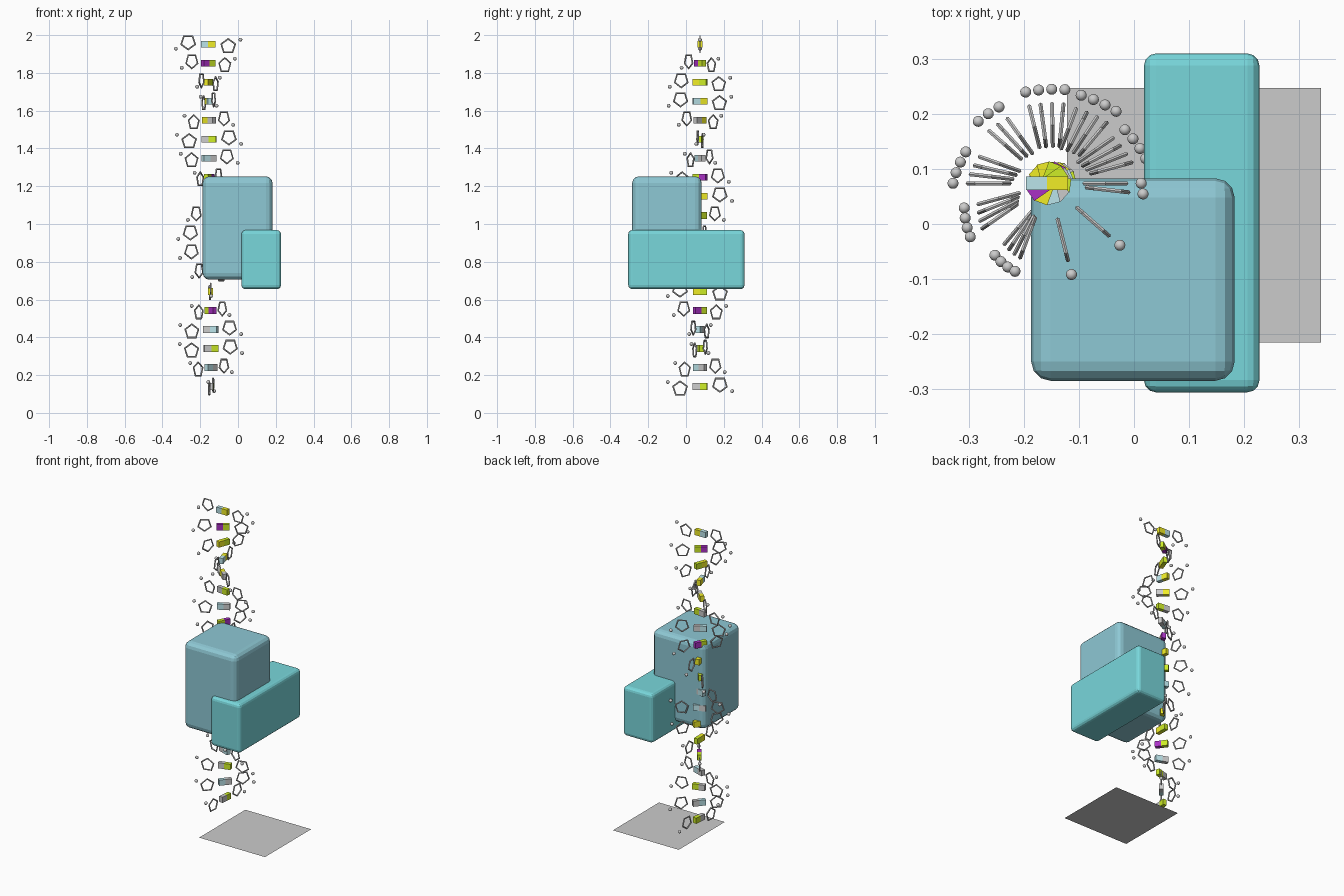
import bpy, bmesh
from math import radians, pi
from mathutils import Matrix, Vector

if "Cube" in bpy.data.objects:
    bpy.data.objects.remove(bpy.data.objects["Cube"])

T, R, S = Matrix.Translation, Matrix.Rotation, Matrix.Diagonal

COLOURS = {
    "B": ("pale_blue", (0.50, 0.78, 0.83, 1)),
    "Y": ("yellow", (0.88, 0.85, 0.02, 1)),
    "L": ("lime", (0.62, 0.85, 0.02, 1)),
    "P": ("purple", (0.40, 0.03, 0.56, 1)),
    "1": ("steel_blue", (0.27, 0.58, 0.66, 1)),
    "2": ("teal", (0.19, 0.68, 0.71, 1)),
}
mats = {}
for key, (name, col) in COLOURS.items():
    mats[key] = bpy.data.materials.new(name)
    mats[key].diffuse_color = col


def mesh_from(bm, name, key=None, smooth=False):
    mesh = bpy.data.meshes.new(name)
    for f in bm.faces:
        f.smooth = smooth
    bm.to_mesh(mesh)
    bm.free()
    if key in mats:
        mesh.materials.append(mats[key])
    return mesh


def place(name, mesh, matrix=Matrix()):
    ob = bpy.data.objects.new(name, mesh)
    bpy.context.collection.objects.link(ob)
    ob.matrix_world = matrix
    return ob


def half_rung(key):
    # one half of a base pair, reaching from the axis outwards along +x
    bm = bmesh.new()
    bmesh.ops.create_cube(bm, size=1, matrix=T((0.019, 0, 0)) @ S((0.038, 0.025, 0.036, 1)))
    return mesh_from(bm, "half_rung_" + key, key)


def pentagon_ring():
    # thin five-sided wire ring standing in the xz plane, point up
    bm = bmesh.new()
    sides, tube = 5, 6
    rings = []
    for i in range(sides):
        turn = R(-2 * pi * i / sides, 4, "Y")
        ring = []
        for j in range(tube):
            off = R(2 * pi * j / tube, 4, "X") @ Vector((0, 0, 0.0042))
            off.z /= 0.809  # mitre at the corner
            ring.append(bm.verts.new(turn @ (Vector((0, 0, 0.039)) + off)))
        rings.append(ring)
    for i in range(sides):
        a, b = rings[i], rings[(i + 1) % sides]
        for j in range(tube):
            k = (j + 1) % tube
            bm.faces.new((a[j], a[k], b[k], b[j]))
    bmesh.ops.recalc_face_normals(bm, faces=bm.faces)
    return mesh_from(bm, "pentagon_ring")


def block(name, lo, hi, bevel, key):
    lo, hi = Vector(lo), Vector(hi)
    bm = bmesh.new()
    bmesh.ops.create_cube(bm, size=1, matrix=S((*(hi - lo), 1)))
    ob = place(name, mesh_from(bm, name, key), T((lo + hi) / 2))
    mod = ob.modifiers.new("round_edges", "BEVEL")
    mod.width, mod.segments = bevel, 3


# helix parts, shared by every step
ring = pentagon_ring()
bm = bmesh.new()
bmesh.ops.create_uvsphere(bm, u_segments=16, v_segments=10, radius=0.01)
ball = mesh_from(bm, "ball", smooth=True)
halves = {key: half_rung(key) for key in "BYLPG"}

# base pairs from the top down: outer strand half, then its partner
PAIRS = "YB LP LY YB YG GL BG LP BY PL GB BG YG LY LP GB GL BG GL".split()
flip = R(pi, 4, "Y")
for k, pair in enumerate(PAIRS):
    step = T((-0.158 + 0.0009 * k, 0.074, 1.952 - 0.1007 * k)) @ R(radians(34.7 * k), 4, "Z")
    for s, side in enumerate("ab"):
        m = step @ flip if s else step
        place(f"rung_{k}_{side}", halves[pair[s]], m)
        place(f"sugar_ring_{k}_{side}", ring, m @ T((0.106, 0, -0.011)))
        place(f"phosphate_ball_{k}_{side}", ball, m @ T((0.171, 0, 0.024)))

# the two rounded blocks clamped around the helix
block("tall_block", (-0.187, -0.285, 0.705), (0.183, 0.083, 1.252), 0.035, "1")
block("long_block", (0.018, -0.306, 0.655), (0.228, 0.310, 0.968), 0.022, "2")

# flat square on the floor
bm = bmesh.new()
bmesh.ops.create_grid(bm, x_segments=1, y_segments=1, size=0.231)
place("floor_square", mesh_from(bm, "floor_square"), T((0.109, 0.016, 0)))

for m in bpy.data.materials:
    if m.users and not m.is_grease_pencil:
        m.use_nodes = True
        m.node_tree.nodes["Principled BSDF"].inputs["Base Color"].default_value = m.diffuse_color
